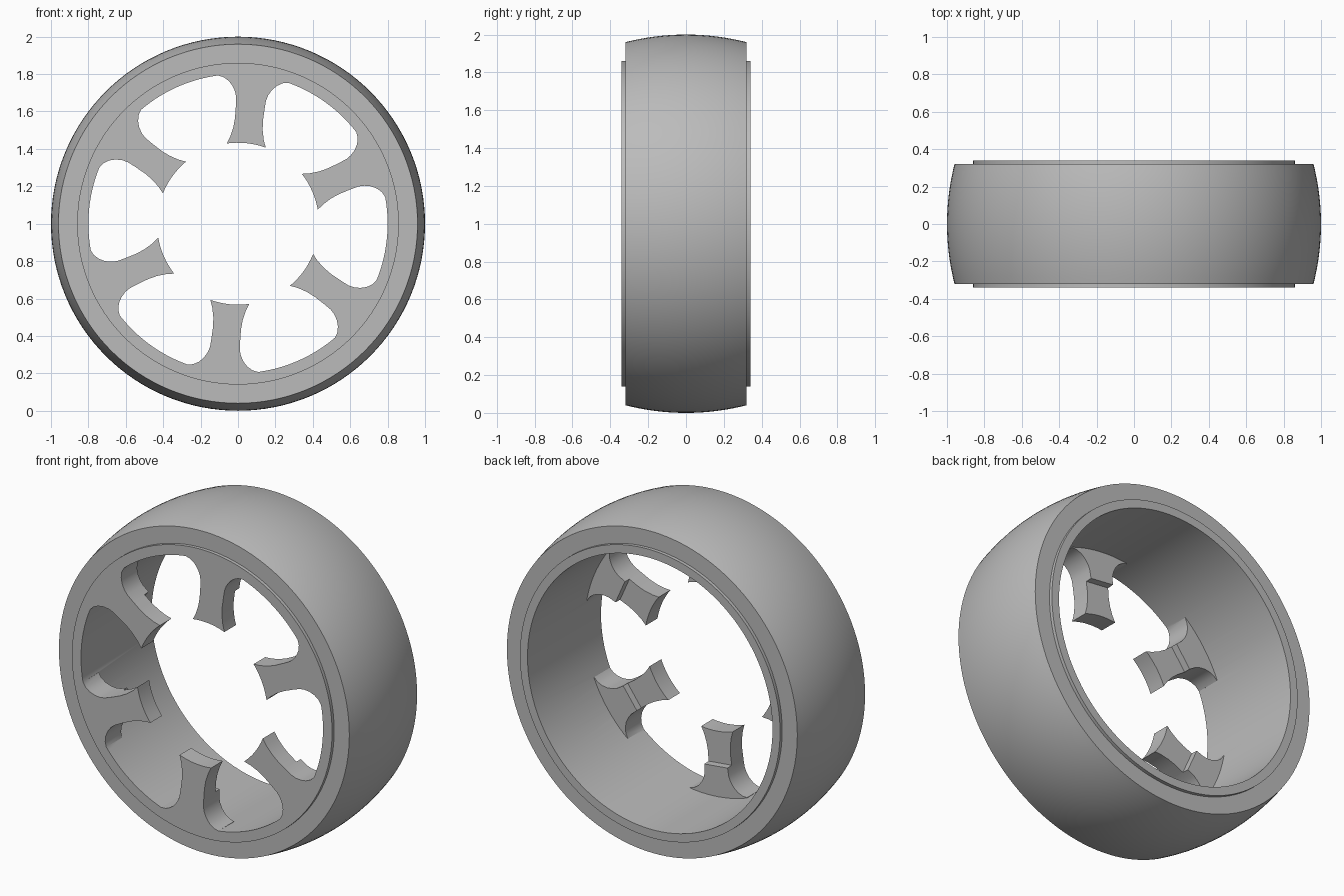
import bpy
import bmesh
from math import cos, sin, pi, radians, sqrt

if "Cube" in bpy.data.objects:
    bpy.data.objects.remove(bpy.data.objects["Cube"])

grey = bpy.data.materials.new("plain grey")
grey.use_nodes = True
COLOUR = (0.5, 0.5, 0.5, 1)
grey.diffuse_color = COLOUR
grey.node_tree.nodes["Principled BSDF"].inputs["Base Color"].default_value = COLOUR

SEGMENTS = 128
HUB_RADIUS = 0.433
FRONT = -0.34


def finish(bm, name):
    bmesh.ops.recalc_face_normals(bm, faces=bm.faces)
    mesh = bpy.data.meshes.new(name)
    bm.to_mesh(mesh)
    bm.free()
    mesh.materials.append(grey)
    obj = bpy.data.objects.new(name, mesh)
    bpy.context.collection.objects.link(obj)
    return obj


def lathe(name, profile):
    """Turn a closed (radius, y) profile about the wheel axle."""
    bm = bmesh.new()
    rings = []
    for i in range(SEGMENTS):
        a = 2 * pi * i / SEGMENTS
        rings.append([bm.verts.new((r * cos(a), y, 1 + r * sin(a))) for r, y in profile])
    n = len(profile)
    for i in range(SEGMENTS):
        p, q = rings[i], rings[(i + 1) % SEGMENTS]
        for j in range(n):
            k = (j + 1) % n
            bm.faces.new((p[j], p[k], q[k], q[j]))
    return finish(bm, name)


def add_spoke(bm, angle):
    """Flared spoke: stations of (radius, half width, depth), stepped at the back."""
    stations = [(0.42, 0.105, 0.11), (0.46, 0.09, 0.11), (0.51, 0.079, 0.11),
                (0.56, 0.075, 0.11), (0.62, 0.077, 0.11), (0.622, 0.077, 0.15),
                (0.67, 0.08, 0.15), (0.70, 0.089, 0.15), (0.73, 0.106, 0.15),
                (0.755, 0.13, 0.15), (0.772, 0.16, 0.15), (0.777, 0.19, 0.15),
                (0.83, 0.19, 0.15)]
    columns = [c / 4 for c in range(-4, 5)]
    front, back = [], []
    for i, (r, w, depth) in enumerate(stations):
        f_row, b_row = [], []
        for c in columns:
            x = c * w
            d = sqrt(HUB_RADIUS ** 2 - x * x) if i == 0 else r
            px = d * cos(angle) - x * sin(angle)
            pz = 1 + d * sin(angle) + x * cos(angle)
            f_row.append(bm.verts.new((px, FRONT, pz)))
            b_row.append(bm.verts.new((px, FRONT + depth, pz)))
        front.append(f_row)
        back.append(b_row)
    for i in range(len(stations) - 1):
        for g in (front, back):
            for j in range(len(columns) - 1):
                bm.faces.new((g[i][j], g[i][j + 1], g[i + 1][j + 1], g[i + 1][j]))
        for j in (0, -1):
            bm.faces.new((front[i][j], front[i + 1][j], back[i + 1][j], back[i][j]))
    for i in (0, -1):
        for j in range(len(columns) - 1):
            bm.faces.new((front[i][j], front[i][j + 1], back[i][j + 1], back[i][j]))


def smooth(obj):
    bpy.ops.object.select_all(action='DESELECT')
    obj.select_set(True)
    bpy.context.view_layer.objects.active = obj
    bpy.ops.object.shade_smooth_by_angle(angle=radians(25))


# Tyre with a rounded tread
tread = [(1 - 0.04 * (t / 8) ** 2, 0.32 * t / 8) for t in range(-8, 9)]
tyre = lathe("tyre", tread + [(0.845, 0.32), (0.845, -0.32)])
smooth(tyre)

# Rim barrel, proud of the tyre on both sides
rim = lathe("rim_with_spokes", [(0.86, FRONT), (0.86, 0.34), (0.81, 0.34), (0.80, FRONT)])

# Six spokes joined to the front of the rim
bm = bmesh.new()
for k in range(6):
    add_spoke(bm, radians(84 + 60 * k))
spokes = finish(bm, "spokes")
spokes.hide_render = True

union = rim.modifiers.new("join_spokes", 'BOOLEAN')
union.operation = 'UNION'
union.solver = 'EXACT'
union.object = spokes
bpy.context.view_layer.objects.active = rim
bpy.ops.object.modifier_apply(modifier=union.name)
bpy.data.objects.remove(spokes)
smooth(rim)
